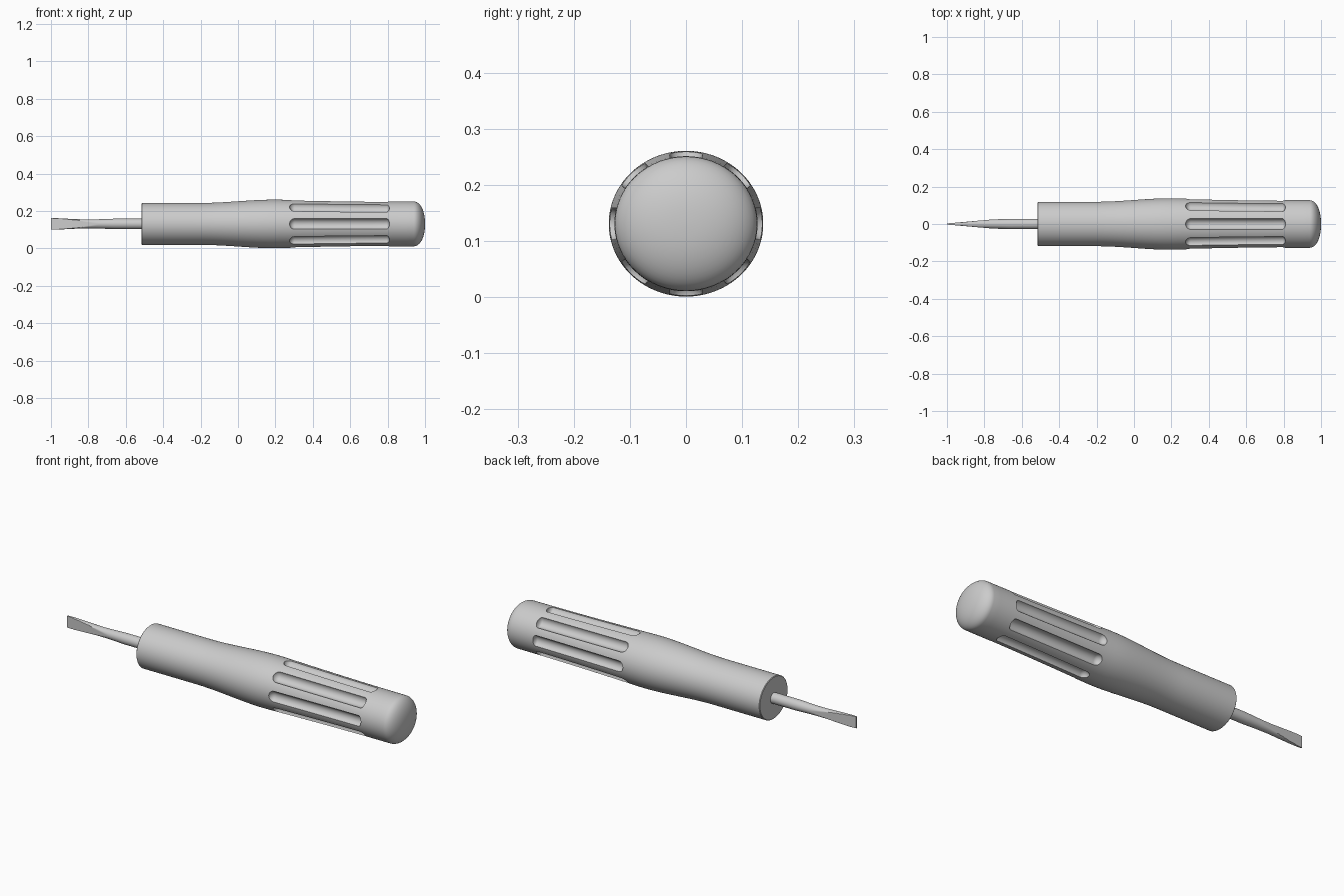
import bpy
import bmesh
import math

if "Cube" in bpy.data.objects:
    bpy.data.objects.remove(bpy.data.objects["Cube"])

CENTRE_Z = 0.131
WIDEN = 1.06  # the handle is slightly wider than it is tall

grey = bpy.data.materials.new("plain grey")
grey.use_nodes = True
grey.diffuse_color = (0.6, 0.6, 0.6, 1)
grey.node_tree.nodes["Principled BSDF"].inputs["Base Color"].default_value = (0.6, 0.6, 0.6, 1)


def add_loft(bm, sections, sides, centre=lambda x: (0, CENTRE_Z), widen=1.0, limit=None):
    """Join rings (x, radius) along the x axis and close both ends."""
    rings = []
    for x, r in sections:
        cy, cz = centre(x)
        ring = []
        for i in range(sides):
            a = math.tau * (i + 0.5) / sides
            y = r * widen * math.cos(a)
            if limit:
                y = max(-limit(x), min(limit(x), y))
            ring.append(bm.verts.new((x, cy + y, cz + r * math.sin(a))))
        rings.append(ring)
    for a, b in zip(rings, rings[1:]):
        for i in range(sides):
            j = (i + 1) % sides
            bm.faces.new((a[i], a[j], b[j], b[i]))
    bm.faces.new(rings[0])
    bm.faces.new(rings[-1])


def finish(bm, name):
    bmesh.ops.recalc_face_normals(bm, faces=bm.faces)
    mesh = bpy.data.meshes.new(name)
    bm.to_mesh(mesh)
    bm.free()
    obj = bpy.data.objects.new(name, mesh)
    obj.data.materials.append(grey)
    bpy.context.collection.objects.link(obj)
    return obj


def smooth(obj, degrees):
    bpy.ops.object.select_all(action="DESELECT")
    obj.select_set(True)
    bpy.context.view_layer.objects.active = obj
    bpy.ops.object.shade_smooth_by_angle(angle=math.radians(degrees))


def grip_radius(x):
    """Straight neck, swelling to a bulge, then a gentle taper to the butt."""
    if x < 0.2:
        t = max(0, (x + 0.2) / 0.4)
        return 0.112 + 0.018 * t * t * (3 - 2 * t)
    t = (x - 0.2) / 0.74
    return 0.130 - 0.010 * math.sin(t * math.pi / 2)


# Handle: turned body with a domed butt
body = [(-0.515, 0.109), (-0.512, 0.112)]
body += [(-0.2 + 1.14 * i / 30, grip_radius(-0.2 + 1.14 * i / 30)) for i in range(31)]
for i in range(1, 13):
    a = math.pi / 2 * i / 12.2
    body.append((0.94 + 0.06 * math.sin(a), 0.12 * math.cos(a) ** 0.9))
bm = bmesh.new()
add_loft(bm, body, 96, widen=WIDEN)
handle = finish(bm, "handle")

# Finger grooves: eight round-ended channels cut around the grip
GROOVE = 0.03
STEPS = 8
channel = []
for i in range(STEPS):
    a = math.pi / 2 * (i + 0.3) / STEPS
    channel.append((0.303 - 0.028 * math.cos(a), GROOVE * math.sin(a)))
channel += [(0.303 + 0.49 * i / 6, GROOVE) for i in range(7)]
for i in range(1, STEPS):
    a = math.pi / 2 * i / STEPS
    channel.append((0.793 + 0.017 * math.sin(a), GROOVE * math.cos(a)))
bm = bmesh.new()
for k in range(8):
    angle = math.tau * k / 8

    def on_surface(x, angle=angle):
        r = grip_radius(x) + 0.005
        return r * WIDEN * math.cos(angle), CENTRE_Z + r * math.sin(angle)

    add_loft(bm, channel, 24, centre=on_surface)
cutter = finish(bm, "groove_cutter")
cutter.hide_render = True

cut = handle.modifiers.new("grooves", "BOOLEAN")
cut.operation = "DIFFERENCE"
cut.solver = "EXACT"
cut.object = cutter
bpy.context.view_layer.objects.active = handle
bpy.ops.object.modifier_apply(modifier=cut.name)
bpy.data.objects.remove(cutter)
smooth(handle, 35)

# Shaft and blade: round rod ground to a thin flared edge
def wedge(x):
    return 0.003 + 0.028 * min(1, (x + 1) / 0.32)


rod = [(-0.5, 0.028)]
for i in range(25):
    x = -0.66 - 0.34 * i / 24
    pinch = 0.004 * math.sin(math.pi * min(1, max(0, (-0.66 - x) / 0.3)))
    flare = 0.003 * max(0, (-0.8 - x) / 0.2)
    rod.append((x, 0.028 - pinch + flare))
bm = bmesh.new()
add_loft(bm, rod, 48, limit=wedge)
smooth(finish(bm, "shaft_and_blade"), 20)
